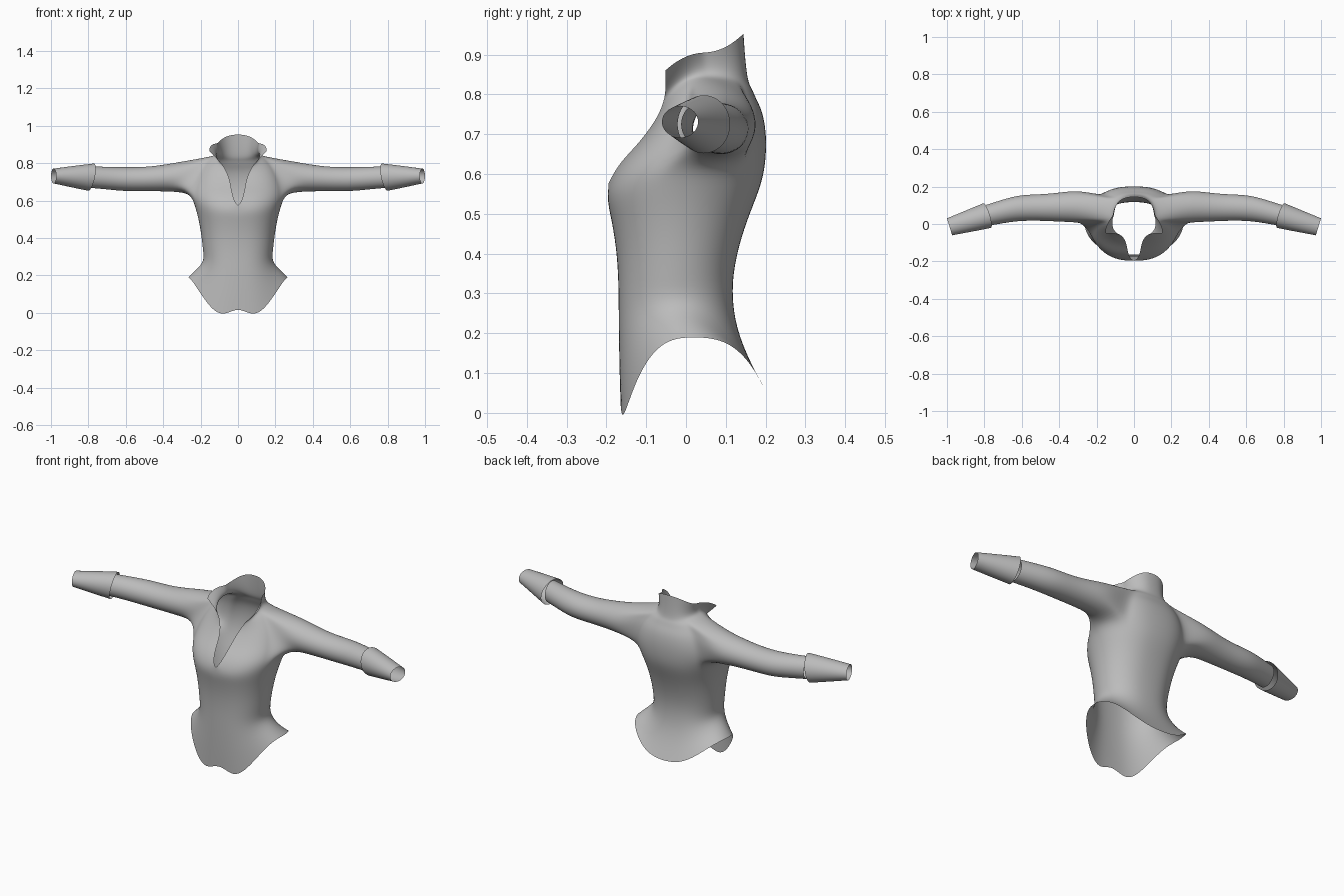
import bpy, math
from math import sin, cos, pi

if "Cube" in bpy.data.objects:
    bpy.data.objects.remove(bpy.data.objects["Cube"])

fabric = bpy.data.materials.new("grey_fabric")
fabric.diffuse_color = (0.5, 0.5, 0.5, 1)
fabric.use_nodes = True
fabric.node_tree.nodes["Principled BSDF"].inputs["Base Color"].default_value = fabric.diffuse_color


def make(name, verts, faces):
    """Open cloth surface, mirrored to the other side and smoothed."""
    me = bpy.data.meshes.new(name)
    me.from_pydata(verts, [], faces)
    me.materials.append(fabric)
    ob = bpy.data.objects.new(name, me)
    bpy.context.collection.objects.link(ob)
    mir = ob.modifiers.new("mirror", 'MIRROR')
    mir.merge_threshold = 0.0005
    sub = ob.modifiers.new("smooth", 'SUBSURF')
    sub.levels = sub.render_levels = 2
    sub.boundary_smooth = 'PRESERVE_CORNERS'
    for p in me.polygons:
        p.use_smooth = True
    return ob


# Torso rows: z front, z side, z back, half width, y front, y back, slit, flare
ROWS = [
    (-.045, .19, .06, .267, -.165, .197, 0, 0),      # hem
    (.10, .23, .15, .225, -.168, .150, 0, 0),
    (.24, .275, .235, .181, -.170, .121, 0, 0),      # waist
    (.33, .33, .33, .187, -.170, .115, 0, 0),
    (.42, .42, .42, .197, -.176, .133, 0, 0),
    (.50, .50, .50, .211, -.191, .160, 0, 0),
    (.555, .57, .58, .230, -.204, .194, 0, 0),       # bust, slit starts
    (.62, .625, .65, .250, -.175, .203, .028, 0),    # armhole bottom
    (.67, .69, .71, .240, -.125, .202, .037, 0),
    (.715, .755, .76, .215, -.090, .192, .045, 0),
    (.75, .80, .79, .185, -.068, .176, .060, 0),
    (.78, .835, .815, .150, -.057, .166, .075, 0),   # armhole top
    (.80, .845, .83, .108, -.052, .156, .070, .02),  # neck seam
    (.83, .875, .89, .105, -.051, .149, .070, .05),
    (.86, .905, .953, .112, -.052, .145, .070, .08), # collar edge
]
N, EXP = 16, 0.8
ARM_B, ARM_T, COL_F, COL_B = 7, 11, 6, 12

verts, faces = [], []
for r, (zf, zs, zb, rx, yf, yb, gap, flare) in enumerate(ROWS):
    a0 = math.asin((gap / rx) ** (1 / EXP))
    yc, ry = (yf + yb) / 2, (yb - yf) / 2
    for j in range(N + 1):
        a = a0 + (pi / 2 - a0) * j / 8 if j <= 8 else pi / 2 * j / 8
        c = cos(a) / cos(a0) if j <= 8 else cos(a)
        x = rx * max(0, sin(a)) ** EXP + flare * max(0, c)
        if j == N or (j == 0 and gap == 0):
            x = 0
        p = 3 if r == 0 else 2
        z = zs + ((zf if c > 0 else zb) - zs) * abs(c) ** p
        if r == 0 and c > 0:                         # notch in the front hem
            z += .075 * math.exp(-(x / .06) ** 2)
        verts.append((x, yc - ry * c, z))


def vid(r, j):
    return r * (N + 1) + j


for r in range(len(ROWS) - 1):
    for j in range(N):
        if ARM_B <= r < ARM_T and COL_F <= j < COL_B:
            continue                                 # armhole
        faces.append((vid(r, j), vid(r, j + 1), vid(r + 1, j + 1), vid(r + 1, j)))

# Armhole loop, starting at the underarm and going round by the back
loop = [vid(ARM_B, j) for j in range(9, COL_B)]
loop += [vid(r, COL_B) for r in range(ARM_B, ARM_T)]
loop += [vid(ARM_T, j) for j in range(COL_B, COL_F, -1)]
loop += [vid(r, COL_F) for r in range(ARM_T, ARM_B, -1)]
loop += [vid(ARM_B, j) for j in range(COL_F, 9)]
S = len(loop)


def ring(x, cy, cz, ry, rz, lean_y=0, lean_z=0):
    out = []
    for k in range(S):
        a = -pi / 2 + 2 * pi * k / S
        out.append((x + lean_y * cos(a) + lean_z * sin(a),
                    cy + ry * cos(a), cz + rz * sin(a)))
    return out


def bridge(fs, a, b):
    for k in range(S):
        n = (k + 1) % S
        fs.append((a[k], a[n], b[n], b[k]))


# Sleeves grow out of the armholes
SLEEVE = [
    (.295, .095, .727, .088, .083), (.40, .09, .72, .078, .071),
    (.50, .088, .714, .071, .065), (.61, .087, .714, .070, .065),
    (.70, .068, .720, .064, .061), (.79, .045, .725, .058, .058),
]
prev = loop
for s in SLEEVE:
    start = len(verts)
    verts += ring(*s)
    cur = list(range(start, start + S))
    bridge(faces, prev, cur)
    prev = cur
make("jacket_body", verts, faces)

# Tapered cuffs over the sleeve ends
cv = (ring(.785, .045, .725, .067, .074, .02, -.015)
      + ring(.885, .015, .728, .057, .058, .017, -.006)
      + ring(.986, -.015, .731, .046, .040, .014, 0))
cf = []
for i in range(2):
    bridge(cf, list(range(i * S, i * S + S)), list(range(i * S + S, i * S + 2 * S)))
make("cuffs", cv, cf)
